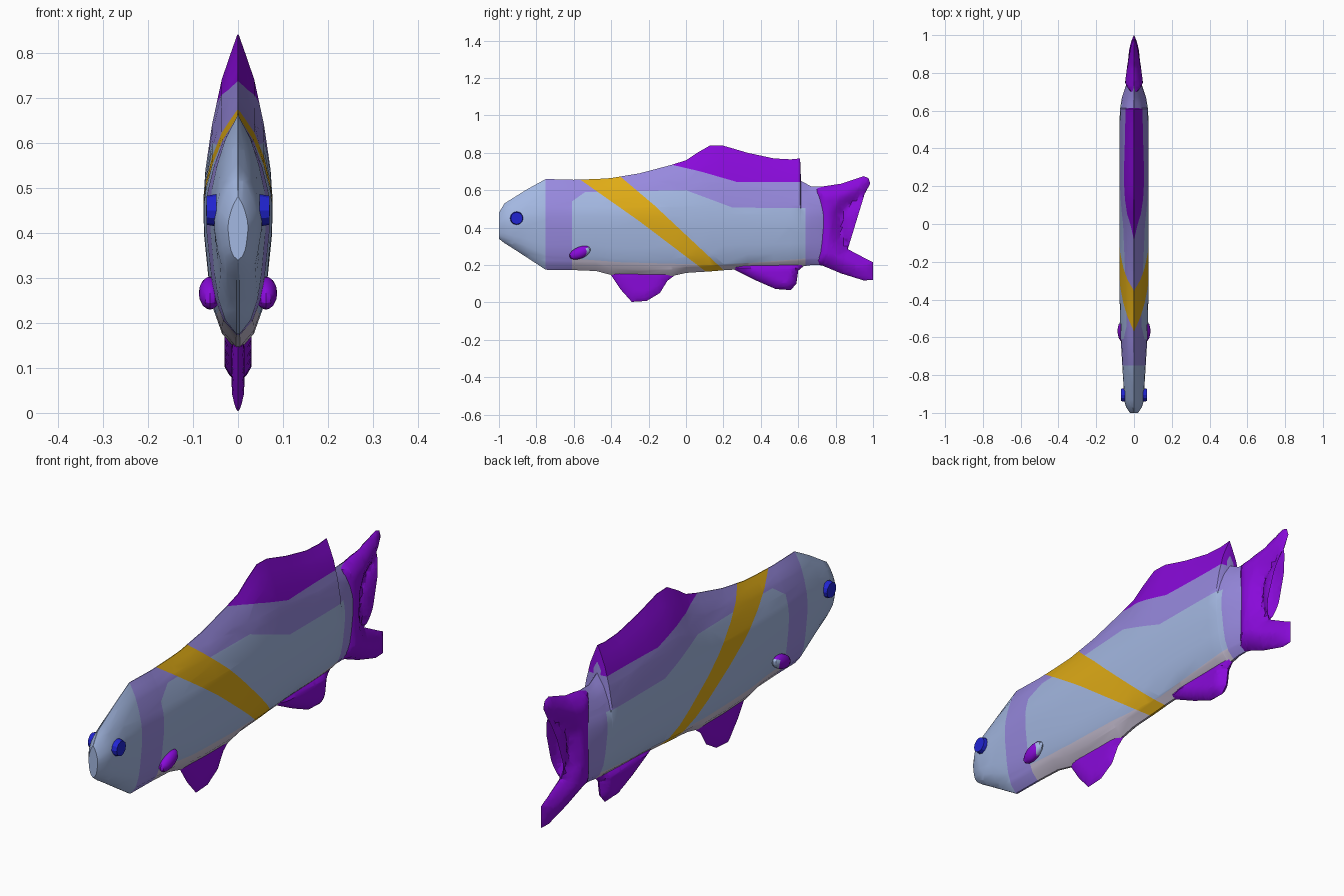
import bpy, bmesh, math
from mathutils import Vector, Matrix
from mathutils.geometry import intersect_point_line

if "Cube" in bpy.data.objects:
    bpy.data.objects.remove(bpy.data.objects["Cube"])

def mat(name, rgb):
    m = bpy.data.materials.new(name)
    m.diffuse_color = (*rgb, 1)
    m.use_nodes = True
    m.node_tree.nodes["Principled BSDF"].inputs["Base Color"].default_value = m.diffuse_color
    return m

BLUE = mat("pale_blue", (.37, .48, .76))
PERI = mat("periwinkle", (.31, .25, .73))
BELLY = mat("lavender_grey", (.55, .50, .62))
PURPLE = mat("purple", (.25, .003, .70))
GOLD = mat("gold", (.74, .41, .008))
EYE = mat("eye_blue", (.015, .018, .65))

def finish(bm, name, mats):
    bmesh.ops.recalc_face_normals(bm, faces=bm.faces)
    me = bpy.data.meshes.new(name)
    bm.to_mesh(me)
    bm.free()
    for m in mats:
        me.materials.append(m)
    ob = bpy.data.objects.new(name, me)
    bpy.context.collection.objects.link(ob)
    bpy.ops.object.select_all(action='DESELECT')
    ob.select_set(True)
    bpy.context.view_layer.objects.active = ob
    bpy.ops.object.shade_smooth_by_angle(angle=math.radians(28))
    return ob

def lerp(pts, v):
    for (a, b), (c, d) in zip(pts, pts[1:]):
        if v <= c:
            return b + (d - b) * max(0, (v - a) / (c - a))
    return pts[-1][1]

def cut(bm, a, b):
    """Slice the mesh along a line drawn in the side view."""
    n = Vector((0, a[1] - b[1], b[0] - a[0])).normalized()
    bmesh.ops.bisect_plane(bm, geom=bm.verts[:] + bm.edges[:] + bm.faces[:],
                           dist=1e-5, plane_co=(0, *a), plane_no=n)

# Body with dorsal ridge: stations of y, top, bottom, half width
STATIONS = [(-1, .48, .34, .022), (-.97, .53, .317, .042), (-.93, .555, .292, .053),
            (-.85, .605, .24, .056), (-.75, .66, .175, .062), (-.6, .656, .173, .071),
            (-.48, .66, .168, .074), (-.4, .665, .147, .076), (-.25, .69, .14, .077),
            (-.08, .735, .14, .077), (0, .76, .158, .077), (.06, .80, .162, .077),
            (.13, .84, .166, .077), (.2, .838, .172, .077), (.33, .80, .18, .077),
            (.47, .77, .184, .077), (.56, .765, .188, .076), (.61, .77, .19, .074),
            (.615, .65, .192, .073), (.67, .62, .2, .064), (.735, .62, .2, .042)]
# Section: fraction of height above (+) or below (-) the midline, fraction of width
SECTION = [(1, .02), (.88, .24), (.75, .47), (.5, .75), (.25, .94), (.08, 1), (-.15, .98),
           (-.5, .84), (-.7, .71), (-.88, .46), (-1, .06)]
bm = bmesh.new()
rings = []
for y, top, bot, w in STATIONS:
    mid = bot + (top - bot) * .5 if y < -.9 else .44
    side = [(w * f, mid + (t * (top - mid) if t > 0 else t * (mid - bot))) for t, f in SECTION]
    loop = side + [(-x, z) for x, z in reversed(side)]
    rings.append([bm.verts.new((x, y, z)) for x, z in loop])
n = len(rings[0])
for r, s in zip(rings, rings[1:]):
    for i in range(n):
        j = (i + 1) % n
        bm.faces.new((r[i], r[j], s[j], s[i]))
bm.faces.new(rings[0])
bm.faces.new(rings[-1])

# Painted regions, cut along their border lines
FIN = [(-.07, .735), (.08, .70), (.27, .645), (.613, .645)]
SADDLE = [(-.61, .54), (-.54, .59), (0, .6), (.25, .507), (.64, .505)]
UNDER = [(-.61, .235), (-.35, .215), (.2, .2), (.64, .235)]
BAND_LOW = [(-.57, .66), (-.25, .435), (.12, .155)]
BAND_HIGH = [(-.35, .672), (-.17, .52), (.22, .155)]
for line in (FIN, SADDLE, UNDER, BAND_LOW, BAND_HIGH):
    for a, b in zip(line, line[1:]):
        cut(bm, a, b)
for y in (-.75, -.61, .613, .64):
    cut(bm, (y, 0), (y, 1))
for f in bm.faces:
    c = f.calc_center_median()
    y, z = c.y, c.z
    if y < -.75:
        k = 0
    elif -.6 < y < .25 and (y > -.57 and y < .12 and z > lerp(BAND_LOW, y) or y >= .12) \
            and (y < -.35 or z < lerp(BAND_HIGH, y)) and y < .22:
        k = 4
    elif -.07 < y < .6135 and z > lerp(FIN, y):
        k = 3
    elif y < -.61 or y > .64 or z > lerp(SADDLE, y):
        k = 1
    elif z < lerp(UNDER, y):
        k = 2
    else:
        k = 0
    f.material_index = k
finish(bm, "fish_body", [BLUE, PERI, BELLY, PURPLE, GOLD])

def fin(name, outline, thick, edge):
    """Puffed fin from a side outline, thin at the rim; thick maps y to half width."""
    bm = bmesh.new()
    bm.faces.new([bm.verts.new((0, y, z)) for y, z in outline])
    bmesh.ops.triangulate(bm, faces=bm.faces[:])
    for i in range(-25, 51):
        cut(bm, (i * .02 + .003, 0), (i * .02 + .003, 1))
    for i in range(1, 35):
        cut(bm, (0, i * .02 + .003), (1, i * .02 + .003))
    segs = [(Vector((0, *a)), Vector((0, *b))) for a, b in zip(outline, outline[1:] + outline[:1])]
    for v in bm.verts:
        d = 9
        for a, b in segs:
            p, t = intersect_point_line(v.co, a, b)
            p = a.lerp(b, min(1, max(0, t)))
            d = min(d, (v.co - p).length)
        v.co.x = 0 if d < 1e-4 else thick(v.co.y) * min(1, d / edge) ** .6
    other = bmesh.ops.duplicate(bm, geom=bm.verts[:] + bm.edges[:] + bm.faces[:])["geom"]
    for v in other:
        if isinstance(v, bmesh.types.BMVert):
            v.co.x = -v.co.x
    bmesh.ops.remove_doubles(bm, verts=bm.verts, dist=1e-5)
    finish(bm, name, [PURPLE])

# Forked tail
fin("tail_fin", [(.69, .61), (.73, .62), (.83, .635), (.95, .675), (.975, .665), (.985, .635),
                 (.955, .58), (.86, .51), (.832, .46), (.83, .39), (.835, .34), (.865, .285),
                 (.96, .235), (1, .215), (1, .12), (.95, .118), (.83, .155), (.73, .197),
                 (.69, .205)],
    lambda y: lerp([(.73, .05), (.82, .038), (.9, .028), (1, .016)], y), .06)
# Keel fin under the belly
fin("pelvic_fin", [(-.42, .19), (-.40, .145), (-.35, .07), (-.29, .003), (-.21, 0.008),
                   (-.14, .05), (-.10, .115), (-.06, .145), (-.06, .19)],
    lambda y: .014, .04)
# Rear lower fin
fin("anal_fin", [(.22, .215), (.26, .175), (.38, .115), (.48, .072), (.56, .066), (.59, .10),
                 (.60, .17), (.63, .195), (.63, .215)],
    lambda y: .03, .035)

# Eyes and little side fins, mirrored
for s, label in ((1, "right"), (-1, "left")):
    bm = bmesh.new()
    bmesh.ops.create_cone(bm, cap_ends=True, segments=12, radius1=.036, radius2=.032, depth=.022,
                          matrix=Matrix.Translation((s * .059, -.905, .45))
                          @ Matrix.Rotation(s * math.pi / 2, 4, 'Y'))
    finish(bm, "eye_" + label, [EYE])

    bm = bmesh.new()
    bmesh.ops.create_uvsphere(bm, u_segments=14, v_segments=10, radius=1)
    for f in bm.faces:
        c = f.calc_center_median()
        f.material_index = 1 if c.y - .5 * c.z > .65 else 0
    bm.transform(Matrix.Translation((s * .062, -.567, .266))
                 @ Matrix.Rotation(math.radians(22), 4, 'X')
                 @ Matrix.Diagonal((.025, .06, .031, 1)))
    finish(bm, "pectoral_fin_" + label, [PURPLE, BLUE])
